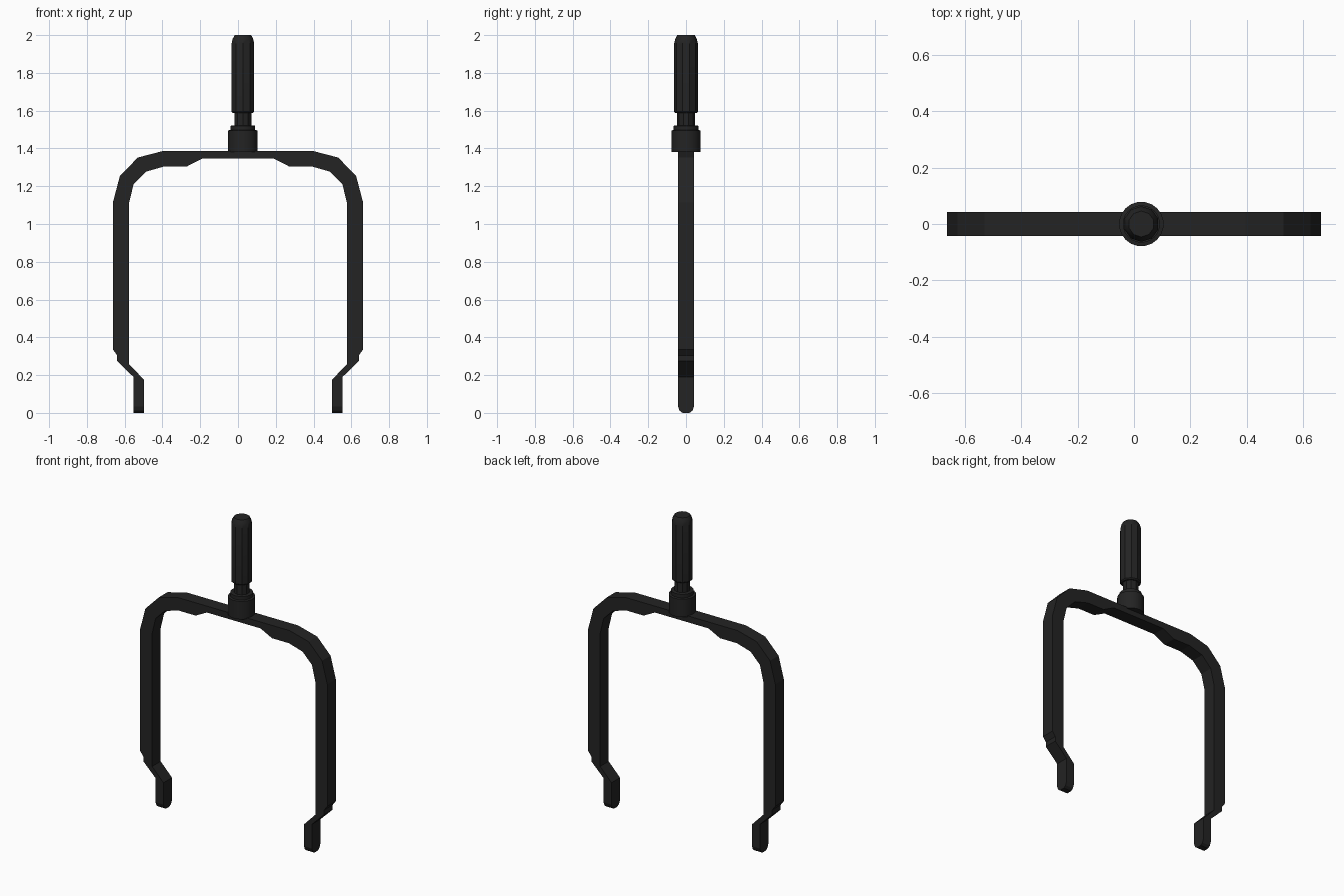
import bpy, bmesh, math

cube = bpy.data.objects.get("Cube")
if cube:
    bpy.data.objects.remove(cube, do_unlink=True)

black = bpy.data.materials.new("matte_black")
black.use_nodes = True
colour = (0.017, 0.017, 0.017, 1)
black.diffuse_color = colour
bsdf = black.node_tree.nodes["Principled BSDF"]
bsdf.inputs["Base Color"].default_value = colour
bsdf.inputs["Roughness"].default_value = 0.7


def loft(name, rings):
    """Bridge equal-sized rings of points and cap both ends."""
    bm = bmesh.new()
    rows = [[bm.verts.new(p) for p in ring] for ring in rings]
    for a, b in zip(rows, rows[1:]):
        for i in range(len(a)):
            j = (i + 1) % len(a)
            bm.faces.new((a[i], a[j], b[j], b[i]))
    bm.faces.new(rows[0])
    bm.faces.new(rows[-1])
    bmesh.ops.recalc_face_normals(bm, faces=bm.faces)
    mesh = bpy.data.meshes.new(name)
    bm.to_mesh(mesh)
    bm.free()
    mesh.materials.append(black)
    obj = bpy.data.objects.new(name, mesh)
    bpy.context.collection.objects.link(obj)
    return obj


def turned(name, profile, sides, x):
    """Turned part from (radius, height) pairs about a vertical axis."""
    angles = [math.tau * (i + 0.5) / sides for i in range(sides)]
    obj = loft(name, [[(x + r * math.cos(a), r * math.sin(a), z) for a in angles]
                      for r, z in profile])
    bpy.ops.object.select_all(action='DESELECT')
    bpy.context.view_layer.objects.active = obj
    obj.select_set(True)
    bpy.ops.object.shade_smooth_by_angle(angle=math.radians(32))
    return obj


# Fork frame: stations of outer x, z, inner x, z, half depth, foot to crossbar
W = 0.043
half = [
    (0.553, 0.0, 0.497, 0.0, 0.018),
    (0.553, 0.012, 0.497, 0.012, 0.034),
    (0.553, 0.035, 0.497, 0.035, W),
    (0.553, 0.19, 0.497, 0.175, W),
    (0.64, 0.275, 0.577, 0.258, W),
    (0.64, 0.305, 0.577, 0.305, W),
    (0.662, 0.335, 0.577, 0.335, W),
    (0.662, 1.115, 0.577, 1.11, W),
    (0.625, 1.255, 0.553, 1.21, W),
    (0.53, 1.352, 0.487, 1.277, W),
    (0.395, 1.387, 0.39, 1.305, W),
    (0.27, 1.387, 0.27, 1.305, W),
    (0.19, 1.387, 0.19, 1.346, W),
]
stations = [(s, row) for s, rows in ((1, half), (-1, half[::-1])) for row in rows]
loft("fork_frame", [[(s * ox, -w, oz), (s * ox, w, oz), (s * ix, w, iz), (s * ix, -w, iz)]
                    for s, (ox, oz, ix, iz, w) in stations])

# Stem, slightly off centre: collar, neck and rounded pin
STEM_X = 0.026
turned("stem_collar", [(0.079, 1.38), (0.079, 1.495), (0.066, 1.498),
                       (0.066, 1.52), (0.045, 1.522)], 20, STEM_X)
turned("stem_neck", [(0.047, 1.5), (0.047, 1.6)], 10, STEM_X)
turned("stem_pin", [(0.056, 1.588), (0.063, 1.595), (0.063, 1.955),
                    (0.057, 1.98), (0.046, 2.0)], 10, STEM_X)
